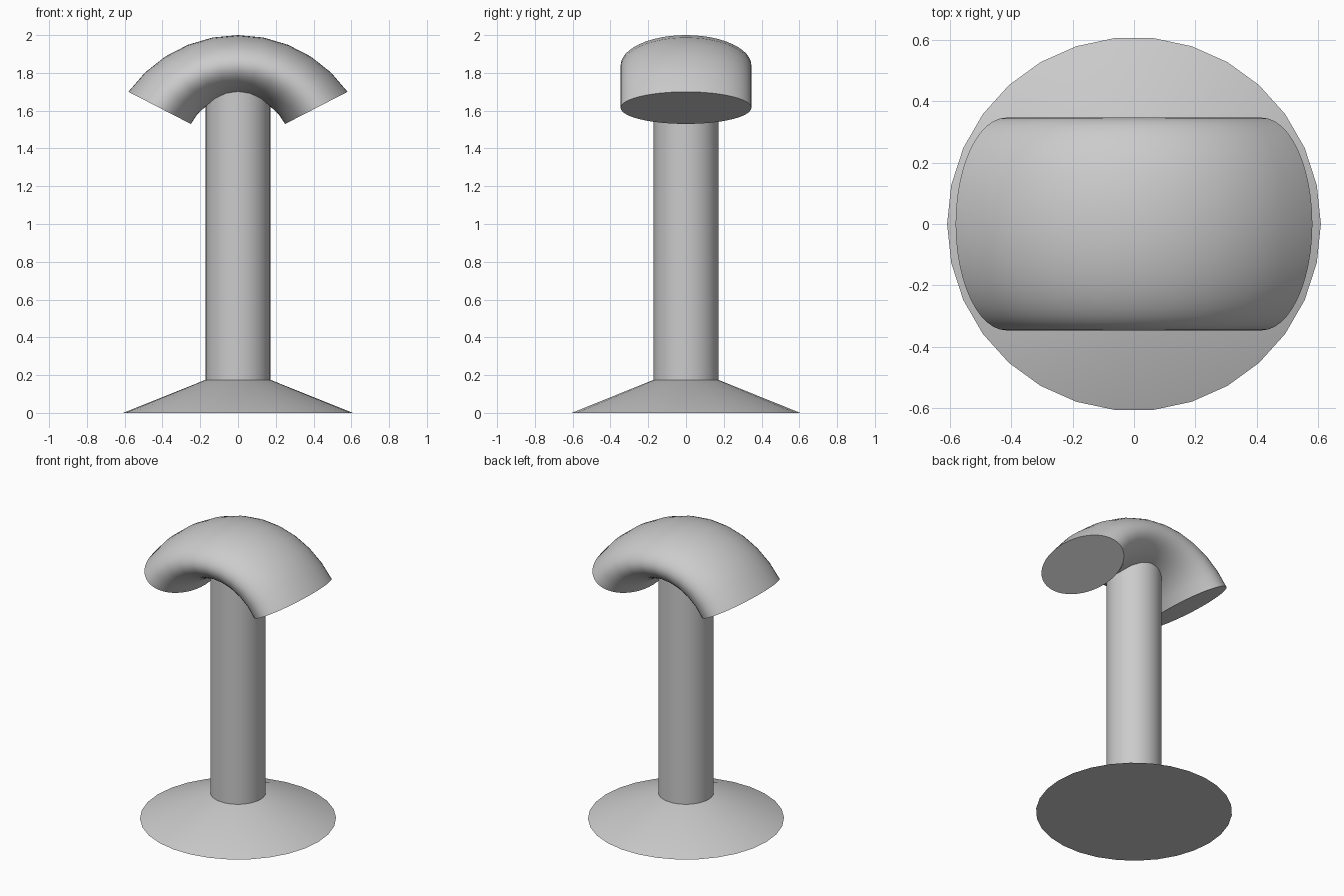
import bpy, bmesh
from math import sin, cos, pi, radians
from mathutils import Vector

cube = bpy.data.objects.get("Cube")
if cube:
    bpy.data.objects.remove(cube, do_unlink=True)

grey = bpy.data.materials.new("plain grey")
grey.use_nodes = True
grey.diffuse_color = (0.6, 0.6, 0.6, 1)
grey.node_tree.nodes["Principled BSDF"].inputs["Base Color"].default_value = (0.6, 0.6, 0.6, 1)


def loft(name, rings):
    """Skin a list of point rings and cap both ends."""
    bm = bmesh.new()
    loops = [[bm.verts.new(p) for p in ring] for ring in rings]
    n = len(loops[0])
    for a, b in zip(loops, loops[1:]):
        for i in range(n):
            j = (i + 1) % n
            bm.faces.new((a[i], a[j], b[j], b[i]))
    bm.faces.new(loops[0])
    bm.faces.new(loops[-1])
    bmesh.ops.recalc_face_normals(bm, faces=bm.faces)
    mesh = bpy.data.meshes.new(name)
    bm.to_mesh(mesh)
    bm.free()
    obj = bpy.data.objects.new(name, mesh)
    bpy.context.collection.objects.link(obj)
    mesh.materials.append(grey)
    bpy.ops.object.select_all(action='DESELECT')
    obj.select_set(True)
    bpy.context.view_layer.objects.active = obj
    bpy.ops.object.shade_smooth_by_angle(angle=radians(30))
    return obj


def circle(radius, z, sides=30):
    return [(radius * cos(2 * pi * i / sides), radius * sin(2 * pi * i / sides), z)
            for i in range(sides)]


def arc_point(radius, centre_z, degrees):
    a = radians(degrees)
    return Vector((radius * sin(a), 0, centre_z + radius * cos(a)))


# Flared foot and straight post
loft("base", [circle(0.608, 0), circle(0.172, 0.175)])
loft("post", [circle(0.172, 0.175), circle(0.172, 1.78)])

# Bent cylinder on top: elliptical sections between an outer and an inner arc
SEGMENTS, SIDES, HALF_DEPTH = 10, 48, 0.346
sections = []
for s in range(SEGMENTS + 1):
    t = 2 * s / SEGMENTS - 1
    outer = arc_point(0.711, 1.289, 54.7 * t)
    inner = arc_point(0.283, 1.397, 62 * t)
    middle, half = (outer + inner) / 2, (outer - inner) / 2
    sections.append([middle + half * cos(2 * pi * i / SIDES)
                     + Vector((0, HALF_DEPTH * sin(2 * pi * i / SIDES), 0))
                     for i in range(SIDES)])
loft("bent_head", sections)
